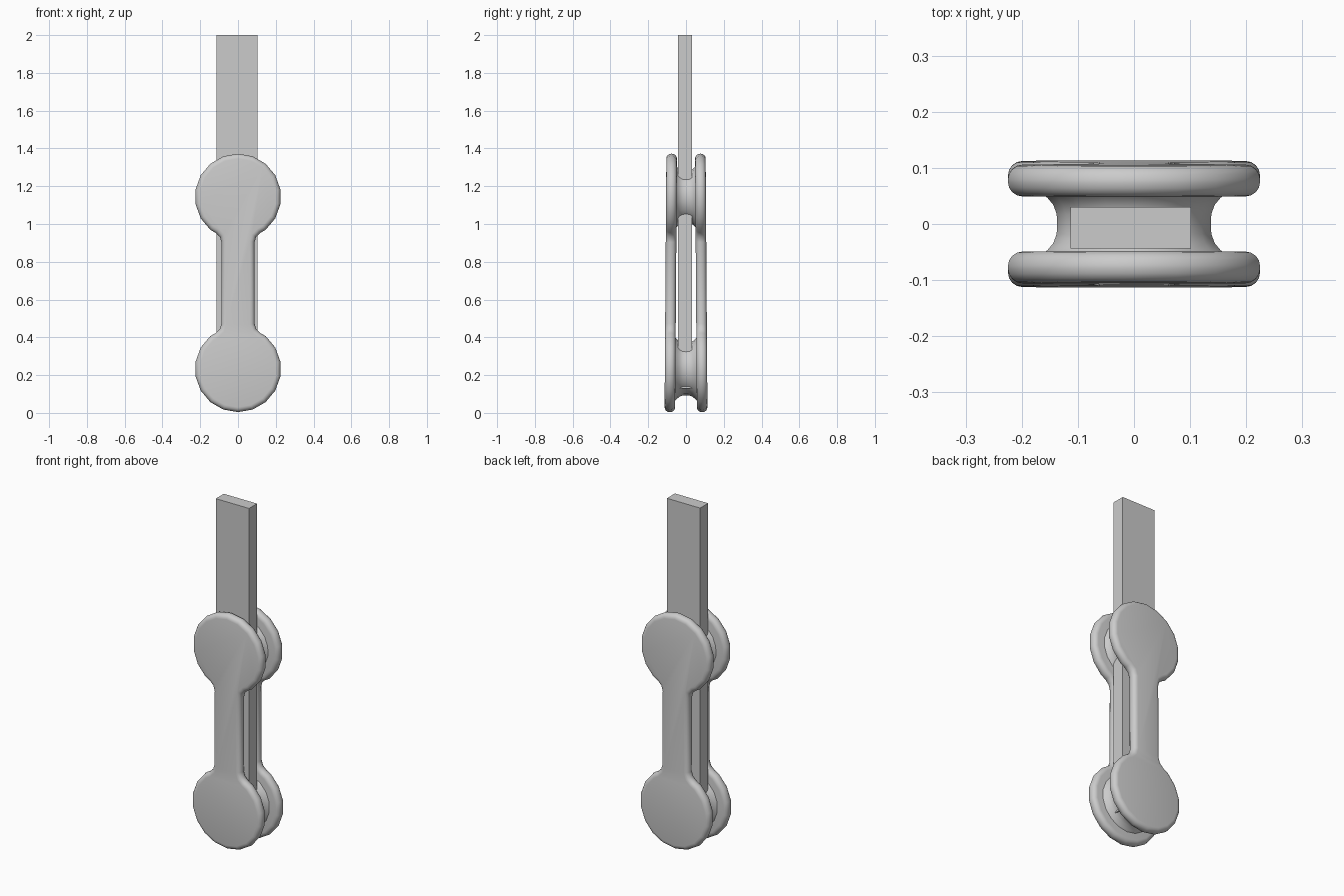
import bpy, bmesh, math

if "Cube" in bpy.data.objects:
    bpy.data.objects.remove(bpy.data.objects["Cube"])

R = 0.228            # disc radius
Z_LOW, Z_TOP = 0.232, 1.144
SIDES = 18
THICK = 0.056


def finish(name, bm):
    bmesh.ops.recalc_face_normals(bm, faces=bm.faces[:])
    me = bpy.data.meshes.new(name)
    bm.to_mesh(me)
    bm.free()
    ob = bpy.data.objects.new(name, me)
    bpy.context.collection.objects.link(ob)
    return ob


def smooth(ob):
    bpy.ops.object.select_all(action='DESELECT')
    ob.select_set(True)
    bpy.context.view_layer.objects.active = ob
    bpy.ops.object.shade_smooth_by_angle(angle=math.radians(50))


def link_outline():
    # right half of the top disc, waist, right half of the bottom disc
    step = 2 * math.pi / SIDES
    arc = [(R * math.sin(i * step), R * math.cos(i * step)) for i in range(8)]
    right = [(x, Z_TOP + z) for x, z in arc]
    right += [(0.118, Z_TOP - 0.191), (0.096, Z_TOP - 0.212), (0.088, Z_TOP - 0.24)]
    right += [(0.088, Z_LOW + 0.24), (0.096, Z_LOW + 0.212), (0.118, Z_LOW + 0.191)]
    right += [(x, Z_LOW - z) for x, z in reversed(arc)]
    return right + [(-x, z) for x, z in reversed(right[1:-1])]


def side_link(name, side):
    bm = bmesh.new()
    pts = link_outline()
    face = bm.faces.new([bm.verts.new((x, -THICK / 2, z)) for x, z in pts])
    ext = bmesh.ops.extrude_face_region(bm, geom=[face])
    bmesh.ops.translate(bm, vec=(0, THICK, 0),
                        verts=[g for g in ext['geom'] if isinstance(g, bmesh.types.BMVert)])
    # round both rims
    rims = [e for e in bm.edges if abs(e.verts[0].co.y - e.verts[1].co.y) < 1e-6]
    bmesh.ops.bevel(bm, geom=rims, offset=0.0255, segments=4, profile=0.5, affect='EDGES')
    # the links splay slightly towards the bottom
    for v in bm.verts:
        t = (v.co.z - Z_LOW) / (Z_TOP - Z_LOW)
        v.co.y += side * (0.084 - 0.0065 * t)
    smooth(finish(name, bm))


def spool(name, z, half):
    # waisted pin lathed around the y axis
    prof = [(0.172, half), (0.157, 0.047), (0.146, 0.034), (0.14, 0.018), (0.139, 0)]
    prof = [(r, -y) for r, y in prof] + list(reversed(prof[:-1]))
    bm = bmesh.new()
    n = SIDES
    rings = []
    for r, y in prof:
        rings.append([bm.verts.new((r * math.sin(2 * math.pi * i / n), y,
                                    z + r * math.cos(2 * math.pi * i / n))) for i in range(n)])
    for a, b in zip(rings, rings[1:]):
        for i in range(n):
            bm.faces.new((a[i], a[(i + 1) % n], b[(i + 1) % n], b[i]))
    bm.faces.new(rings[0])
    bm.faces.new(rings[-1])
    smooth(finish(name, bm))


# flat strap running up through the spools
bm = bmesh.new()
bmesh.ops.create_cube(bm, size=1)
for v in bm.verts:
    v.co = (-0.0055 + v.co.x * 0.215, -0.0065 + v.co.y * 0.074, 1.065 + v.co.z * 1.87)
finish("strap", bm)

# two dumbbell links and the two spools joining them
side_link("front_link", -1)
side_link("back_link", 1)
spool("lower_spool", Z_LOW, 0.064)
spool("upper_spool", Z_TOP, 0.058)
